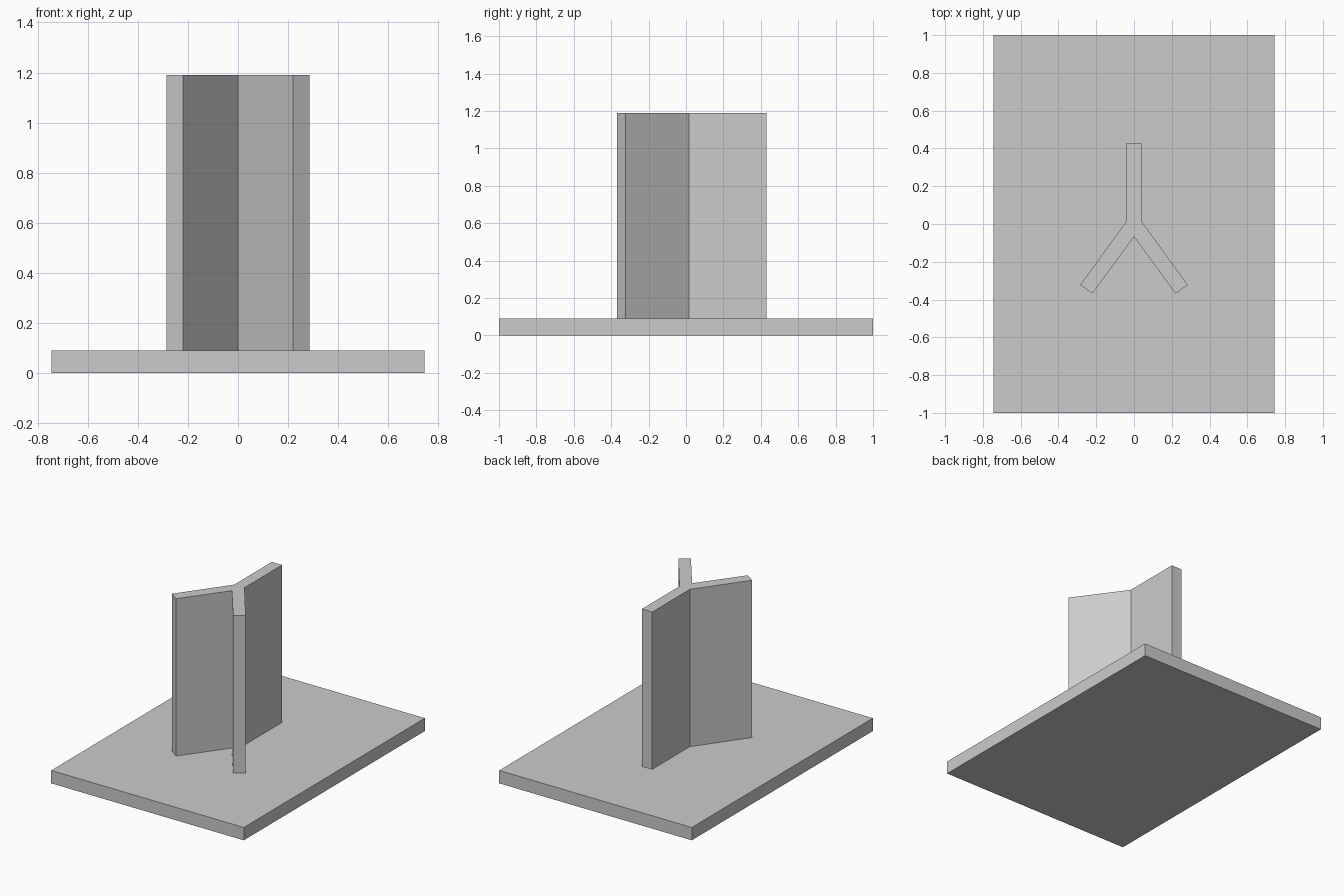
import bpy
import bmesh

default_cube = bpy.data.objects.get("Cube")
if default_cube:
    bpy.data.objects.remove(default_cube, do_unlink=True)

BASE_TOP = 0.09
POST_TOP = 1.19

grey = bpy.data.materials.new("light_grey")
grey.use_nodes = True
colour = (0.6, 0.6, 0.6, 1)
grey.diffuse_color = colour
grey.node_tree.nodes["Principled BSDF"].inputs["Base Color"].default_value = colour


def extrude_outline(name, outline, bottom, top):
    """Make a solid prism from a counter-clockwise outline."""
    bm = bmesh.new()
    face = bm.faces.new([bm.verts.new((x, y, bottom)) for x, y in outline])
    grown = bmesh.ops.extrude_face_region(bm, geom=[face])
    raised = [v for v in grown["geom"] if isinstance(v, bmesh.types.BMVert)]
    bmesh.ops.translate(bm, verts=raised, vec=(0, 0, top - bottom))
    bmesh.ops.recalc_face_normals(bm, faces=bm.faces)
    mesh = bpy.data.meshes.new(name)
    bm.to_mesh(mesh)
    bm.free()
    mesh.materials.append(grey)
    obj = bpy.data.objects.new(name, mesh)
    bpy.context.collection.objects.link(obj)
    return obj


# Flat rectangular base
extrude_outline("base_plate", [(-0.745, -1), (0.745, -1), (0.745, 1), (-0.745, 1)], 0, BASE_TOP)

# Three-armed upright: right half of the outline, mirrored across x
half = [(0.22, -0.368), (0.285, -0.323), (0.04, 0.015), (0.04, 0.43)]
mirrored = [(-x, y) for x, y in reversed(half)]
extrude_outline("three_armed_post", [(0, -0.068)] + half + mirrored, BASE_TOP, POST_TOP)
